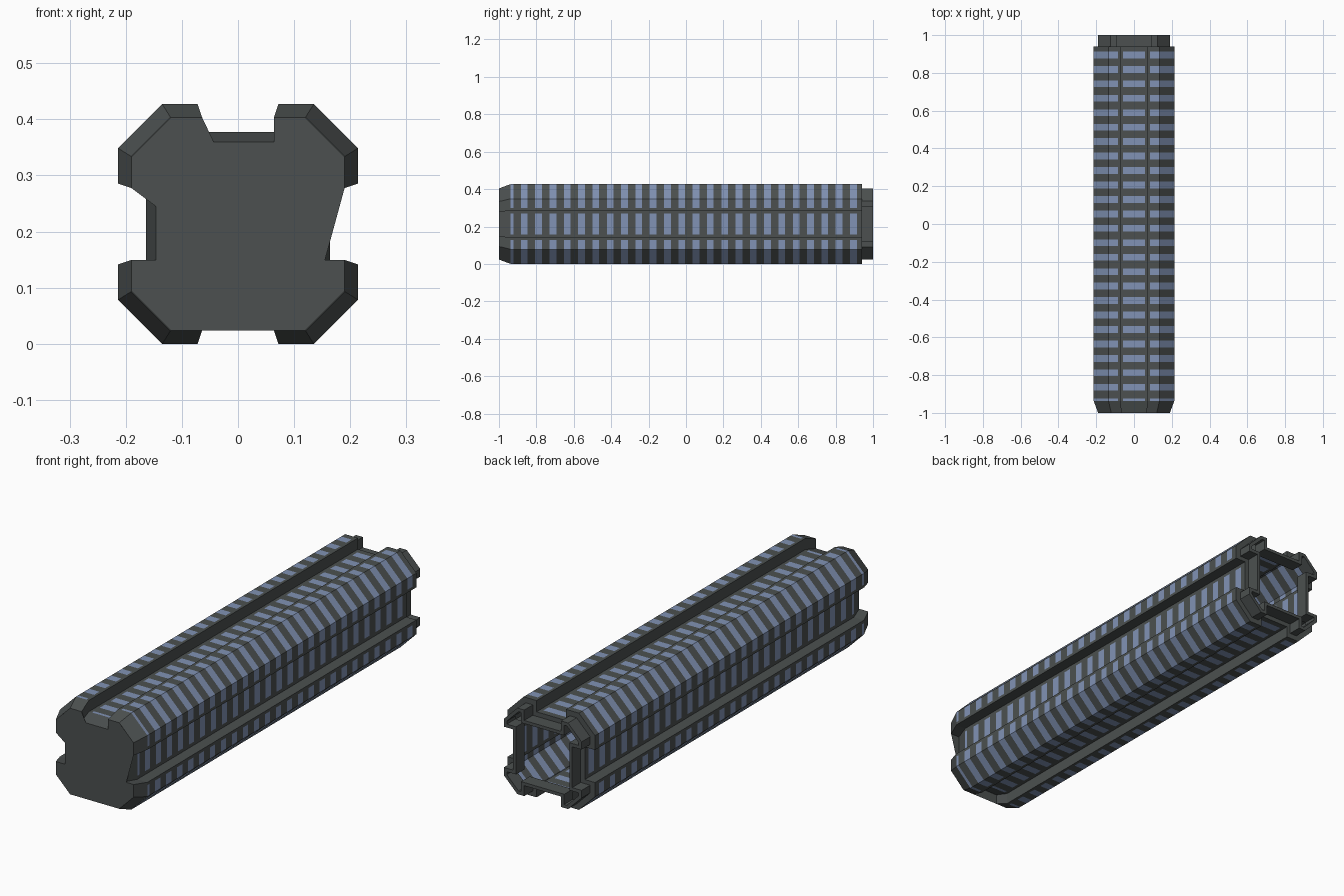
import bpy, bmesh

if "Cube" in bpy.data.objects:
    bpy.data.objects.remove(bpy.data.objects["Cube"])

CZ = 0.2135                    # height of the tube axis
Y_FRONT, Y_BACK = -0.937, 0.94
PITCH, STRIPE = 0.0765, 0.036


def material(name, rgb):
    m = bpy.data.materials.new(name)
    m.diffuse_color = (*rgb, 1)
    m.use_nodes = True
    m.node_tree.nodes["Principled BSDF"].inputs["Base Color"].default_value = m.diffuse_color
    return m


GREY = material("dark grey metal", (0.072, 0.081, 0.080))
BLUE = material("steel blue", (0.22, 0.29, 0.46))


def four_fold(quarter):
    """Repeat a quarter outline clockwise around the axis."""
    out, pts = [], list(quarter)
    for _ in range(4):
        out += pts
        pts = [(v, -u) for u, v in pts]
    return out


def loft(name, rings, paint=None):
    """Skin closed outlines [(outline, y), ...]; paint(ring, edge) picks blue faces."""
    bm = bmesh.new()
    vs = [[bm.verts.new((u, y, v + CZ)) for u, v in pts] for pts, y in rings]
    n = len(vs[0])
    for r in range(len(vs) - 1):
        for i in range(n):
            j = (i + 1) % n
            f = bm.faces.new((vs[r][i], vs[r][j], vs[r + 1][j], vs[r + 1][i]))
            if paint and paint(r, i):
                f.material_index = 1
    bmesh.ops.recalc_face_normals(bm, faces=bm.faces)
    return finish(name, bm)


def finish(name, bm):
    me = bpy.data.meshes.new(name)
    bm.to_mesh(me)
    bm.free()
    me.materials.append(GREY)
    me.materials.append(BLUE)
    ob = bpy.data.objects.new(name, me)
    bpy.context.collection.objects.link(ob)
    return ob


# grooved octagonal tube; third value marks edges that carry stripes
quarter = [(-.057, .164, 1), (.057, .164, 0), (.072, .164, 0), (.072, .2135, 0),
           (.085, .2135, 1), (.135, .2135, 1), (.2135, .135, 1),
           (.2135, .085, 0), (.2135, .072, 0), (.164, .072, 0)]
flags = [q[2] for q in quarter] * 4
tube_outline = four_fold([q[:2] for q in quarter])
stations = [(Y_FRONT, True)]
for k in range(24, -1, -1):
    c = 0.895 - k * PITCH
    if k < 24:
        stations.append((c - STRIPE / 2, True))
    stations.append((c + STRIPE / 2, False))
stations.append((Y_BACK, False))
loft("striped_tube", [(tube_outline, y) for y, _ in stations],
     lambda r, i: stations[r][1] and flags[i])

# front bevel, tapering to the end plate
base = four_fold([(.072, .164), (.072, .2135), (.135, .2135),
                  (.2135, .135), (.2135, .072), (.164, .072)])
loft("front_bevel", [(base, Y_FRONT), ([(u * .89, v * .89) for u, v in base], -1)])

# flat front plate with uneven notches
plate = [(-.12, .19), (-.064, .19), (-.043, .146), (.064, .146), (.064, .19),
         (.12, .19), (.19, .12), (.19, .064), (.155, -.064), (.19, -.064),
         (.19, -.12), (.12, -.19), (-.12, -.19), (-.19, -.12), (-.19, -.064),
         (-.146, -.064), (-.146, .031), (-.19, .064), (-.19, .12)]
bm = bmesh.new()
face = bm.faces.new([bm.verts.new((u, -1, v + CZ)) for u, v in plate])
face.normal_update()
if face.normal.y > 0:
    face.normal_flip()
finish("front_plate", bm)

# open collar at the back, set in from the tube
outer = four_fold([(.09, .144), (.09, .19), (.124, .19),
                   (.19, .124), (.19, .09), (.144, .09)])
inner = four_fold([(.105, .130), (.105, .175), (.118, .175),
                   (.175, .118), (.175, .105), (.130, .105)])
loft("back_collar", [(base, Y_BACK), (outer, Y_BACK), (outer, 1), (inner, 1), (inner, Y_BACK)])
